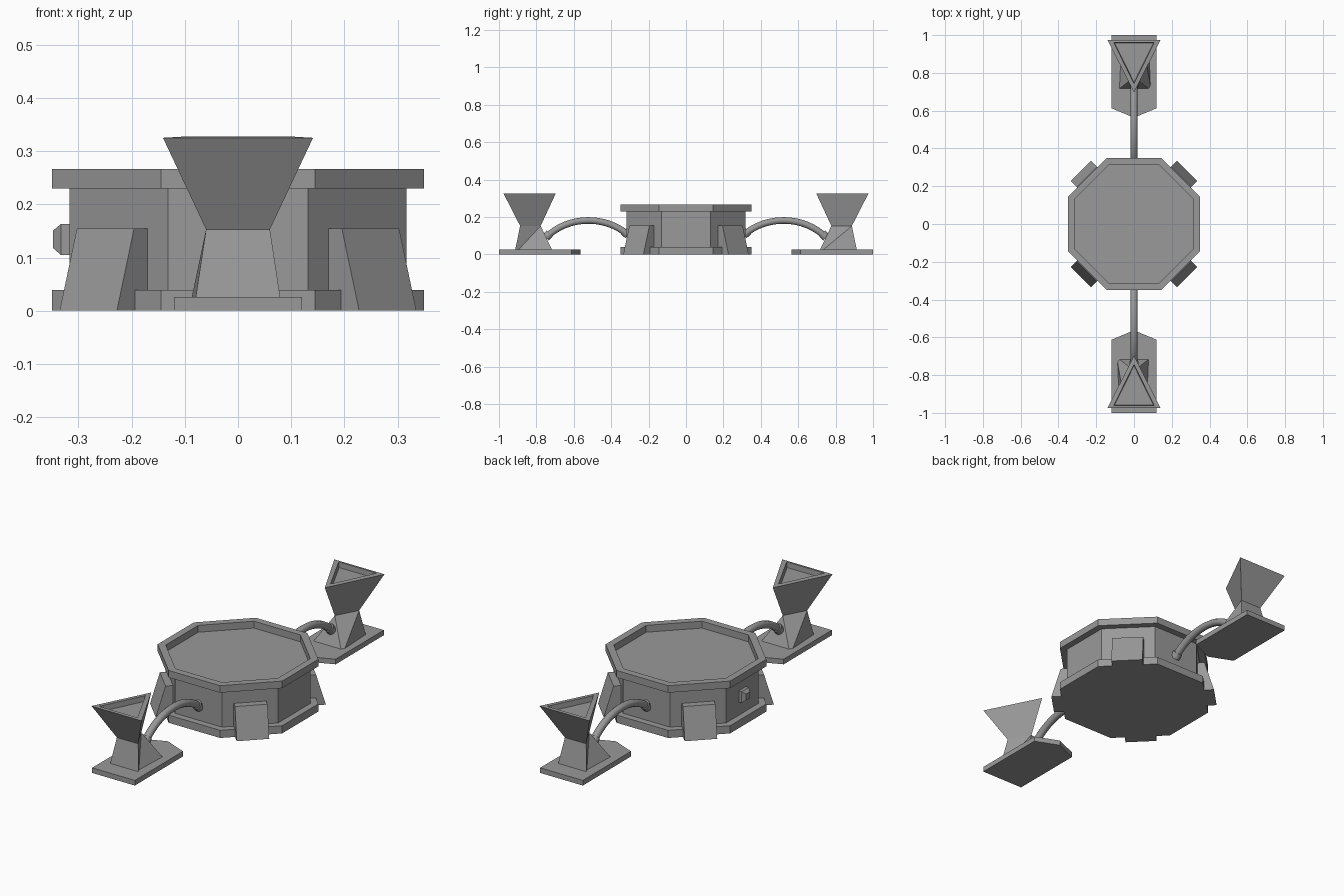
import bpy, bmesh, math
from mathutils import Matrix

cube = bpy.data.objects.get("Cube")
if cube:
    bpy.data.objects.remove(cube)

GREY = (0.32, 0.32, 0.32, 1)
grey = bpy.data.materials.new("plain_grey")
grey.use_nodes = True
grey.diffuse_color = GREY
grey.node_tree.nodes["Principled BSDF"].inputs["Base Color"].default_value = GREY


def place(name, data, angle=0):
    data.materials.append(grey)
    ob = bpy.data.objects.new(name, data)
    ob.rotation_euler.z = angle
    bpy.context.collection.objects.link(ob)
    return ob


def mesh_from(name, verts, faces, angle=0):
    bm = bmesh.new()
    vs = [bm.verts.new(v) for v in verts]
    for f in faces:
        bm.faces.new([vs[i] for i in f])
    bmesh.ops.recalc_face_normals(bm, faces=bm.faces)
    me = bpy.data.meshes.new(name)
    bm.to_mesh(me)
    bm.free()
    return place(name, me, angle)


def loft(name, rings, angle=0):
    """Skin equal-sized closed rings and cap both ends."""
    n = len(rings[0])
    faces = [range(n), range((len(rings) - 1) * n, len(rings) * n)]
    for r in range(len(rings) - 1):
        for i in range(n):
            j = (i + 1) % n
            faces.append((r * n + i, r * n + j, (r + 1) * n + j, (r + 1) * n + i))
    return mesh_from(name, [v for ring in rings for v in ring], faces, angle)


def octagon(apothem, z):
    r = apothem / math.cos(math.pi / 8)
    return [(r * math.cos((i + 0.5) * math.pi / 4), r * math.sin((i + 0.5) * math.pi / 4), z)
            for i in range(8)]


def triangle(half, inner, outer, z):
    return [(0, inner, z), (half, outer, z), (-half, outer, z)]


def pipe(name, points, radius, angle):
    """Round curve through (y, z) end points with two bezier handles."""
    cu = bpy.data.curves.new(name, 'CURVE')
    cu.dimensions = '3D'
    cu.bevel_depth = radius
    cu.bevel_resolution = 3
    cu.resolution_u = 16
    cu.use_fill_caps = True
    p0, h0, h1, p1 = [(0, y, z) for y, z in points]
    sp = cu.splines.new('BEZIER')
    sp.bezier_points.add(1)
    for bp, co, left, right in zip(sp.bezier_points, (p0, p1), (p0, h1), (h0, p1)):
        bp.handle_left_type = bp.handle_right_type = 'FREE'
        bp.co, bp.handle_left, bp.handle_right = co, left, right
    place(name, cu, angle)


def toward(a, b, length):
    d = math.dist(a, b)
    return tuple(p + (q - p) * length / d for p, q in zip(a, b))


# Octagonal hub: foot, wall, overhanging rim and sunken top
profile = [(0.35, 0), (0.35, 0.039), (0.317, 0.039), (0.317, 0.23),
           (0.35, 0.23), (0.35, 0.266), (0.315, 0.266), (0.315, 0.231)]
loft("octagonal_hub", [octagon(a, z) for a, z in profile])

# Sloped buttresses on the diagonal walls
for i in range(4):
    section = [(0.31, 0), (0.398, 0), (0.352, 0.155), (0.31, 0.155)]
    loft("buttress_%d" % (i + 1), [[(x, s * 0.076, z) for x, z in section] for s in (-1, 1)],
         math.pi / 4 + i * math.pi / 2)


# Bevelled socket on the right wall
def square(x, half):
    return [(x, a * half, 0.134 + b * half) for a, b in ((-1, -1), (1, -1), (1, 1), (-1, 1))]


loft("wall_socket", [square(-0.31, 0.029), square(-0.333, 0.029), square(-0.348, 0.016)])

# Two outlying stations with their connecting pipes
for side, angle in (("back", 0), ("front", math.pi)):
    plate = [(-0.12, 1), (0.12, 1), (0.12, 0.613), (0, 0.563), (-0.12, 0.613)]
    loft(side + "_floor_plate", [[(x, y, z) for x, y in plate] for z in (0, 0.026)], angle)

    # Pedestal blending a four-sided foot into a three-sided neck
    neck = triangle(0.06, 0.777, 0.887, 0.153)
    foot = [(-0.092, 0.705, 0.001), (0.092, 0.705, 0.001),
            (0.083, 0.918, 0.001), (-0.083, 0.918, 0.001)]
    mesh_from(side + "_pedestal", foot + neck,
              [(0, 1, 2, 3), (0, 1, 4), (2, 3, 6, 5), (1, 2, 5), (1, 5, 4),
               (3, 0, 4), (3, 4, 6), (4, 5, 6)], angle)

    # Triangular funnel with a shallow recess
    loft(side + "_funnel", [neck, triangle(0.141, 0.697, 0.975, 0.325),
                            triangle(0.107, 0.743, 0.961, 0.327),
                            triangle(0.103, 0.750, 0.959, 0.300)], angle)

    # Arched pipe and its end collars
    path = [(0.31, 0.105), (0.43, 0.21), (0.63, 0.21), (0.75, 0.09)]
    pipe(side + "_pipe", path, 0.0185, angle)
    for label, a, b in (("hub", path[0], path[1]), ("station", path[3], path[2])):
        e = toward(a, b, 0.03)
        pipe("%s_%s_collar" % (side, label),
             [a, toward(a, b, 0.01), toward(a, b, 0.02), e], 0.024, angle)
